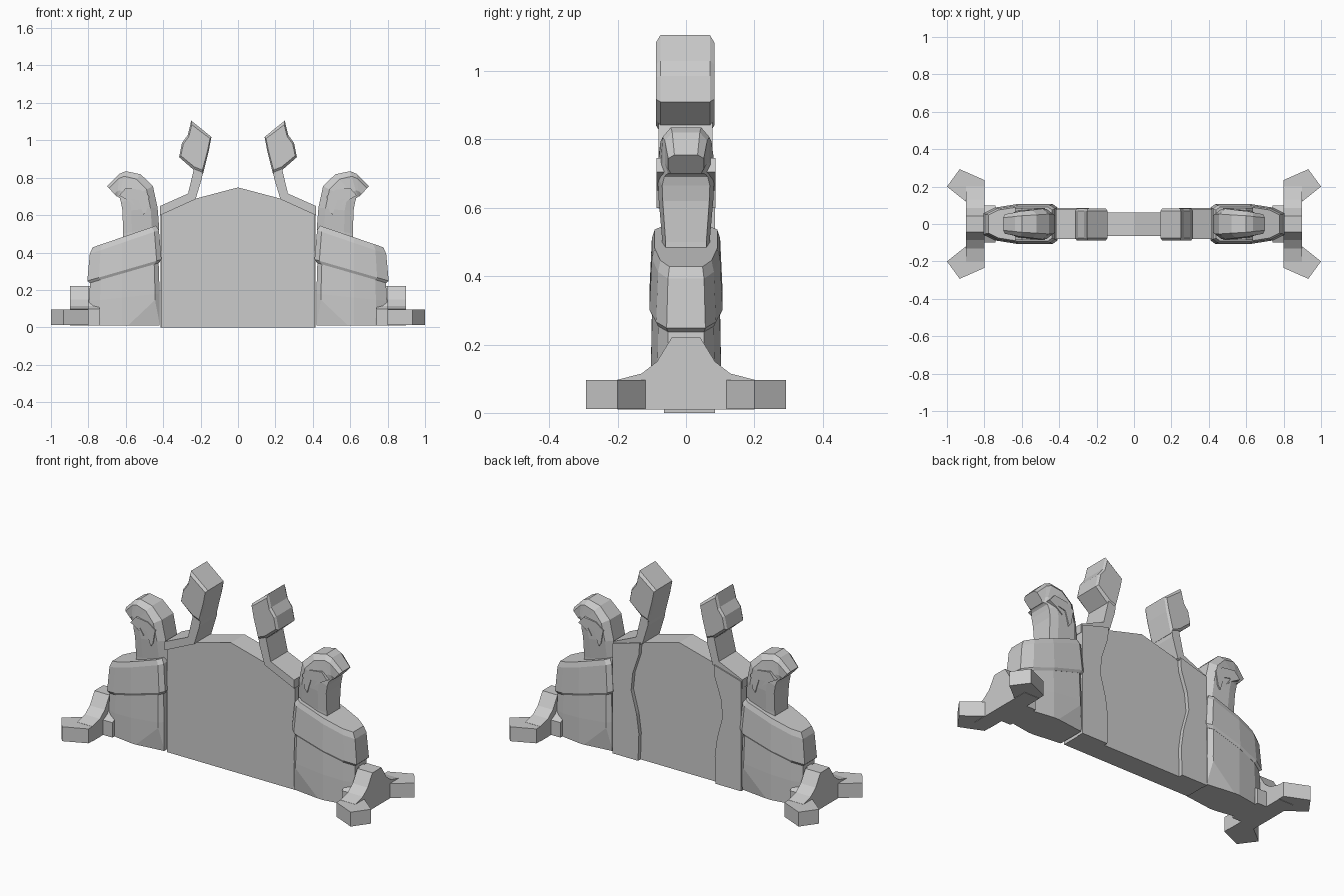
import bpy, bmesh
from mathutils import Vector

if "Cube" in bpy.data.objects:
    bpy.data.objects.remove(bpy.data.objects["Cube"])


def finish(name, bm, mirror):
    """Turn a bmesh into an object, optionally mirrored across x = 0."""
    bmesh.ops.recalc_face_normals(bm, faces=bm.faces)
    me = bpy.data.meshes.new(name)
    bm.to_mesh(me)
    bm.free()
    ob = bpy.data.objects.new(name, me)
    bpy.context.collection.objects.link(ob)
    if mirror:
        mod = ob.modifiers.new("mirror", 'MIRROR')
        mod.use_clip = False
        mod.use_mirror_merge = False
    return ob


def loft(name, rings, mirror=True, cut=None):
    """Skin a list of equal-length rings and cap both ends."""
    bm = bmesh.new()
    vs = [[bm.verts.new(p) for p in r] for r in rings]
    n = len(vs[0])
    for a, b in zip(vs, vs[1:]):
        for i in range(n):
            j = (i + 1) % n
            bm.faces.new((a[i], a[j], b[j], b[i]))
    bm.faces.new(vs[0])
    bm.faces.new(vs[-1])
    for p, no in cut or []:
        geom = bm.verts[:] + bm.edges[:] + bm.faces[:]
        res = bmesh.ops.bisect_plane(bm, geom=geom, plane_co=p, plane_no=no, clear_outer=True)
        edges = [e for e in res['geom_cut'] if isinstance(e, bmesh.types.BMEdge)]
        bmesh.ops.contextual_create(bm, geom=edges)
    return finish(name, bm, mirror)


def slab(name, pts, y0, y1, mirror=True):
    """Front-view outline (x, z) extruded along y."""
    return loft(name, [[(x, y, z) for x, z in pts] for y in (y0, y1)], mirror)


# Central panel
slab("panel", [(-.412, 0), (.412, 0), (.412, .62), (.22, .69), (0, .748),
               (-.22, .69), (-.412, .62)], -.065, .062, mirror=False)

# Wavy raised borders on the back of the panel
slab("back_border", [(.25, 0), (.415, 0), (.415, .64), (.24, .69), (.245, .62), (.285, .5),
                     (.295, .4), (.26, .27), (.245, .16)], .05, .085)

# Stems and leaves on top
slab("stem", [(.418, .598), (.418, .648), (.267, .715), (.235, .85), (.187, .85),
              (.192, .80), (.227, .685)], -.08, .078)
leaf = [(.187, .82), (.235, .84), (.315, .91), (.30, .985), (.268, 1.03), (.25, 1.105),
        (.142, 1.018), (.157, .94), (.177, .86)]
loft("leaf", [[(x, y, z) for x, z in leaf] if abs(y) < .08 else
              [(.22 + (x - .22) * .9, y, .96 + (z - .96) * .85) for x, z in leaf]
              for y in (-.088, -.075, .07, .083)])

# Pedestal: plan outline shared by the base and the sloping collar
PLAN = [(.415, .085), (.44, .104), (.62, .104), (.74, .085), (.80, .055)]


def plan_ring(z_in, z_out, grow=0.0):
    """Plan outline with a height that slopes from the panel side outward."""
    half = [(.61 + (x - .61) * (1 + grow), y * (1 + grow)) for x, y in PLAN]
    pts = half + [(x, -y) for x, y in reversed(half)]
    return [(x, y, z_in + (z_out - z_in) * (x - .42) / .38) for x, y in pts]


cuts = []
for s in (-1, 1):   # lower inner corners are cut diagonally
    a, b, c = Vector((.43, .08 * s, 0)), Vector((.64, .106 * s, 0)), Vector((.43, .106 * s, .19))
    n = (b - a).cross(c - a)
    n = n if n.y * s > 0 else -n
    cuts.append((a, n))
base = loft("pedestal_base", [plan_ring(.01, .01, -.03), plan_ring(.18, .14, -.02),
                              plan_ring(.36, .25, -.05)], cut=cuts)
loft("collar", [plan_ring(.345, .235, -.04), plan_ring(.36, .25, .03), plan_ring(.52, .39, -.04),
                plan_ring(.55, .42, -.12)])

# Hooked neck and head: (inner x, z, outer x, z, half width)
RIBS = [(.43, .40, .62, .38, .068), (.422, .54, .615, .50, .07), (.43, .64, .617, .62, .08),
        (.455, .755, .625, .665, .082), (.52, .818, .632, .69, .075), (.60, .835, .64, .697, .068),
        (.635, .82, .645, .70, .062), (.70, .755, .65, .70, .052)]
SECTION = [(0, .65), (.2, 1), (.75, 1), (1, .85)]
rings = []
for ax, az, bx, bz, w in RIBS:
    half = [(ax + (bx - ax) * t, w * k, az + (bz - az) * t) for t, k in SECTION]
    rings.append(half + [(x, -y, z) for x, y, z in reversed(half)])
loft("hooked_head", rings)

# Raised cheek plates with a small eye notch
cheek = [(.475, .70), (.52, .735), (.60, .745), (.635, .705), (.59, .68), (.55, .65),
         (.575, .69), (.53, .68), (.505, .60), (.49, .62)]
for label, s in (("front", -1), ("back", 1)):
    slab(label + "_cheek", cheek, .055 * s, .086 * s)

# Foot: arched side profile (y, z) spread along x
half = [(.20, .01), (.20, .097), (.13, .115), (.085, .15), (.042, .22)]
arch = half + [(-y, z) for y, z in reversed(half)]
loft("foot", [[(x, y, z) for y, z in arch] for x in (.80, .897)])
wedge = [(y * .5, z) for y, z in arch]
loft("foot_root", [[(.74, y, z) for y, z in wedge], [(.80, y, z) for y, z in wedge]])

# Toes: plan outline turned outward at each end of the foot
toe = [(.80, .09), (.80, .235), (.932, .293), (1.0, .20), (.893, .115)]
for label, s in (("front", -1), ("back", 1)):
    loft(label + "_toe", [[(x, y * s, z) for x, y in toe] for z in (.012, .096)])
